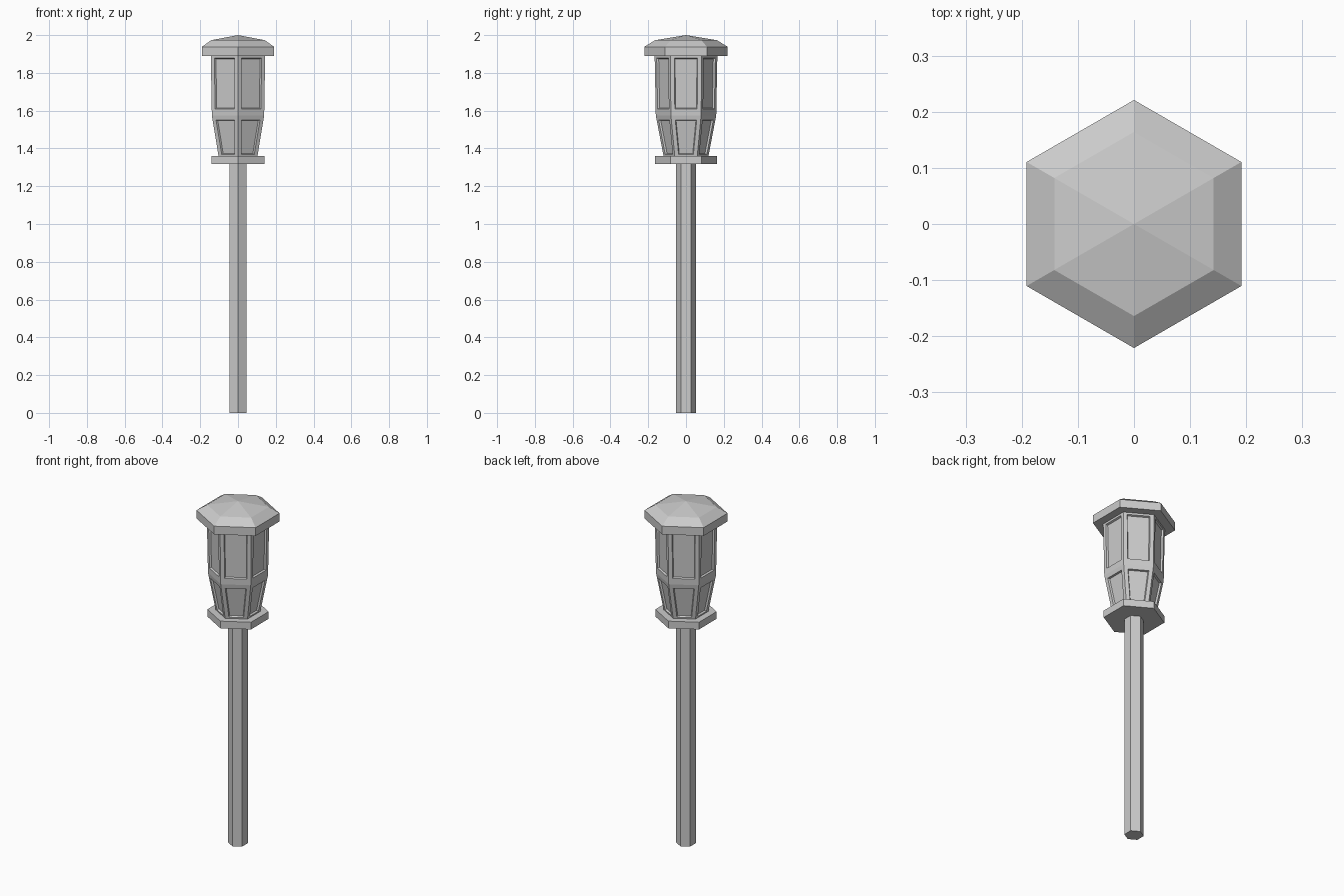
import bpy, bmesh, math
from mathutils import Vector

if "Cube" in bpy.data.objects:
    bpy.data.objects.remove(bpy.data.objects["Cube"])


def corner(k, r, z):
    a = math.pi / 2 + k * math.pi / 3
    return Vector((r * math.cos(a), r * math.sin(a), z))


def finish(name, bm):
    bmesh.ops.remove_doubles(bm, verts=bm.verts, dist=1e-5)
    bmesh.ops.recalc_face_normals(bm, faces=bm.faces)
    me = bpy.data.meshes.new(name)
    bm.to_mesh(me)
    bm.free()
    ob = bpy.data.objects.new(name, me)
    bpy.context.collection.objects.link(ob)
    return ob


def hex_stack(name, rings, apex=None):
    """Closed hexagonal solid through (radius, z) rings, optionally pointed."""
    bm = bmesh.new()
    loops = [[bm.verts.new(corner(k, r, z)) for k in range(6)] for r, z in rings]
    bm.faces.new(loops[0])
    for lo, hi in zip(loops, loops[1:]):
        for k in range(6):
            j = (k + 1) % 6
            bm.faces.new((lo[k], lo[j], hi[j], hi[k]))
    if apex is None:
        bm.faces.new(loops[-1])
    else:
        tip = bm.verts.new((0, 0, apex))
        for k in range(6):
            bm.faces.new((loops[-1][k], loops[-1][(k + 1) % 6], tip))
    return finish(name, bm)


def framed_panel(bm, k, lower, upper, z0, z1, margin, depth):
    """One lantern side: frame, bevelled reveal and recessed pane."""
    (r0, za), (r1, zb) = lower, upper
    outer = [corner(k, r0, za), corner(k + 1, r0, za),
             corner(k + 1, r1, zb), corner(k, r1, zb)]
    n = (outer[1] - outer[0]).cross(outer[3] - outer[0]).normalized()

    def ring(m, e, d):
        pts = []
        for z, flip in ((z0 + e, 0), (z0 + e, 1), (z1 - e, 1), (z1 - e, 0)):
            t = (z - za) / (zb - za)
            a, b = outer[0].lerp(outer[3], t), outer[1].lerp(outer[2], t)
            s = m / (b - a).length
            pts.append(a.lerp(b, 1 - s if flip else s) - n * d)
        return pts

    rings = [outer, ring(margin, 0, 0), ring(margin + 0.004, 0.004, depth)]
    rings = [[bm.verts.new(p) for p in r] for r in rings]
    for a, b in zip(rings, rings[1:]):
        for i in range(4):
            j = (i + 1) % 4
            bm.faces.new((a[i], a[j], b[j], b[i]))
    bm.faces.new(rings[-1])


# Pole and collar under the lantern
hex_stack("pole", [(0.052, 0), (0.052, 1.325)])
hex_stack("collar", [(0.163, 1.318), (0.163, 1.36)])

# Lantern body: tapered lower panels, taller upper panels
body = bmesh.new()
bottom, waist, top = (0.119, 1.36), (0.16, 1.575), (0.166, 1.89)
for k in range(6):
    framed_panel(body, k, bottom, waist, 1.368, 1.55, 0.021, 0.01)
    framed_panel(body, k, waist, top, 1.61, 1.878, 0.021, 0.01)
bmesh.ops.remove_doubles(body, verts=body.verts, dist=1e-5)
bmesh.ops.holes_fill(body, edges=[e for e in body.edges if e.is_boundary], sides=6)
finish("lantern", body)

# Roof with rim, sloped edge and shallow point
hex_stack("roof", [(0.221, 1.89), (0.221, 1.938), (0.164, 1.973)], apex=2.0)
